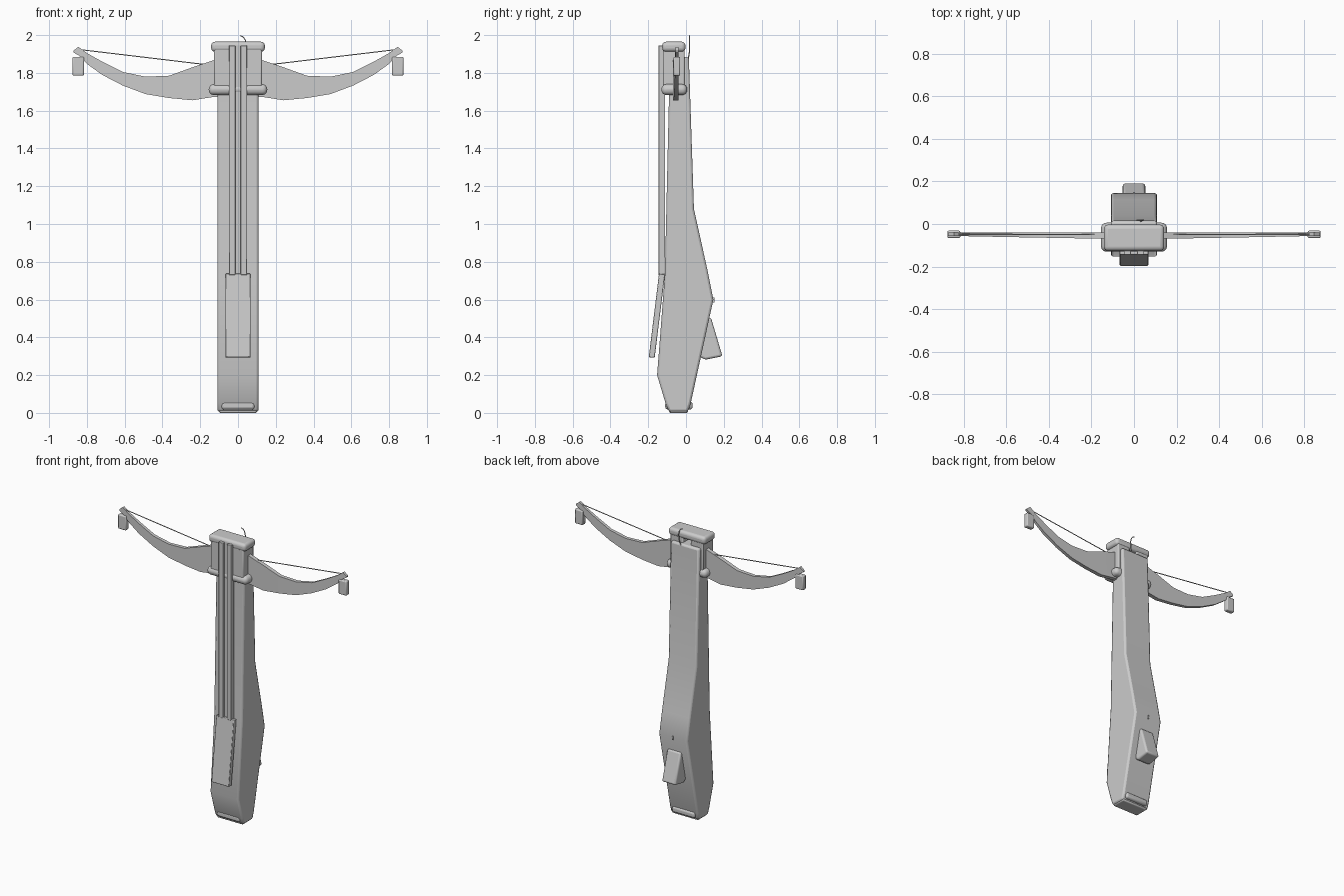
import bpy, bmesh
from mathutils import Vector

if "Cube" in bpy.data.objects:
    bpy.data.objects.remove(bpy.data.objects["Cube"])


def finish(name, bm, bevel=0.0, segs=3):
    bmesh.ops.recalc_face_normals(bm, faces=bm.faces)
    me = bpy.data.meshes.new(name)
    bm.to_mesh(me)
    bm.free()
    ob = bpy.data.objects.new(name, me)
    bpy.context.collection.objects.link(ob)
    if bevel:
        m = ob.modifiers.new("bevel", 'BEVEL')
        m.width, m.segments = bevel, segs
        m.limit_method = 'ANGLE'
        m.angle_limit = 0.7
    bpy.ops.object.select_all(action='DESELECT')
    ob.select_set(True)
    bpy.context.view_layer.objects.active = ob
    bpy.ops.object.shade_smooth_by_angle(angle=0.6)
    return ob


def side_extrude(name, profile, x0, x1, bevel=0.0, segs=3):
    """Extrude a (y, z) outline across x."""
    bm = bmesh.new()
    f = bm.faces.new([bm.verts.new((x0, y, z)) for y, z in profile])
    r = bmesh.ops.extrude_face_region(bm, geom=[f])
    vs = [v for v in r["geom"] if isinstance(v, bmesh.types.BMVert)]
    bmesh.ops.translate(bm, verts=vs, vec=(x1 - x0, 0, 0))
    return finish(name, bm, bevel, segs)


def box(name, x, y, z, bevel=0.0, segs=3):
    return side_extrude(name, [(y[0], z[0]), (y[1], z[0]), (y[1], z[1]), (y[0], z[1])],
                        x[0], x[1], bevel, segs)


def wire(name, pts, radius):
    cu = bpy.data.curves.new(name, 'CURVE')
    cu.dimensions = '3D'
    cu.bevel_depth, cu.bevel_resolution = radius, 1
    sp = cu.splines.new('POLY')
    sp.points.add(len(pts) - 1)
    for p, c in zip(sp.points, pts):
        p.co = (*c, 1)
    ob = bpy.data.objects.new(name, cu)
    bpy.context.collection.objects.link(ob)
    return ob


# Stock
side_extrude("stock", [(-0.09, 0.006), (0.01, 0.006), (0.025, 0.05), (0.145, 0.6), (0.115, 0.75),
                       (0.042, 1.08), (0.015, 1.885), (-0.088, 1.885), (-0.09, 1.68),
                       (-0.112, 0.73), (-0.153, 0.2), (-0.108, 0.05)], -0.109, 0.109, 0.012, 2)
# Butt pad
box("butt_pad", (-0.088, 0.088), (-0.11, 0.035), (0.018, 0.06), 0.014)
box("butt_base", (-0.1, 0.1), (-0.09, 0.01), (0.0, 0.03), 0.008)

# Rails with a sunken groove between them
for s, side in ((-1, "left"), (1, "right")):
    box(f"rail_{side}", sorted((s * 0.014, s * 0.048)), (-0.145, -0.11), (0.73, 1.945), 0.003, 2)
box("rail_groove", (-0.02, 0.02), (-0.127, -0.111), (0.73, 1.94))

# Tilted front panel
side_extrude("front_panel", [(-0.197, 0.295), (-0.166, 0.292), (-0.111, 0.735), (-0.143, 0.737)],
             -0.067, 0.067, 0.004, 2)

# Head: block, cap and lower band
for s, side in ((-1, "left"), (1, "right")):
    box(f"head_cheek_{side}", sorted((s * 0.03, s * 0.126)), (-0.122, -0.008), (1.7, 1.93), 0.006, 2)
box("head_cap", (-0.142, 0.142), (-0.126, -0.003), (1.912, 1.965), 0.02, 4)
box("head_band", (-0.155, 0.155), (-0.13, 0.006), (1.683, 1.74), 0.026, 4)

# Rear grip
side_extrude("rear_grip", [(0.1, 0.5), (0.132, 0.505), (0.193, 0.3), (0.1, 0.281), (0.07, 0.3)],
             -0.053, 0.053, 0.012)
# Trigger nub
box("trigger", (-0.004, 0.004), (0.13, 0.15), (0.585, 0.61))

# Bow limbs: paired top and bottom edge points (x, top z, bottom z, half thickness)
stations = [(0.08, 1.885, 1.675, 0.014), (0.135, 1.865, 1.672, 0.014), (0.24, 1.83, 1.655, 0.014),
            (0.365, 1.785, 1.667, 0.013), (0.49, 1.78, 1.688, 0.012), (0.61, 1.805, 1.733, 0.011),
            (0.72, 1.86, 1.79, 0.01), (0.80, 1.905, 1.848, 0.009), (0.845, 1.938, 1.893, 0.009),
            (0.872, 1.917, 1.909, 0.008)]
for s, side in ((-1, "left"), (1, "right")):
    bm = bmesh.new()
    rings = []
    for x, zt, zb, t in stations:
        yc = -0.056 + 0.01 * x
        rings.append([bm.verts.new((s * x, yc + dy, z)) for dy, z in
                      ((-t, zb), (t, zb), (t, zt), (-t, zt))])
    for a, b in zip(rings, rings[1:]):
        for i in range(4):
            j = (i + 1) % 4
            bm.faces.new((a[i], a[j], b[j], b[i]))
    bm.faces.new(rings[0])
    bm.faces.new(rings[-1])
    finish(f"limb_{side}", bm)
    # Weight hanging at the limb tip
    box(f"tip_pad_{side}", sorted((s * 0.815, s * 0.876)), (-0.066, -0.031), (1.785, 1.885), 0.007, 2)
    # Bow string
    wire(f"string_{side}", [(s * 0.85, -0.048, 1.925), (s * 0.12, -0.05, 1.838)], 0.003)

# Small wire hook behind the cap
wire("top_hook", [(0.012, 0.018, 1.997), (0.028, 0.018, 1.99), (0.038, 0.018, 1.975),
                  (0.044, 0.018, 1.95), (0.04, 0.018, 1.91), (0.03, 0.012, 1.875)], 0.003)
